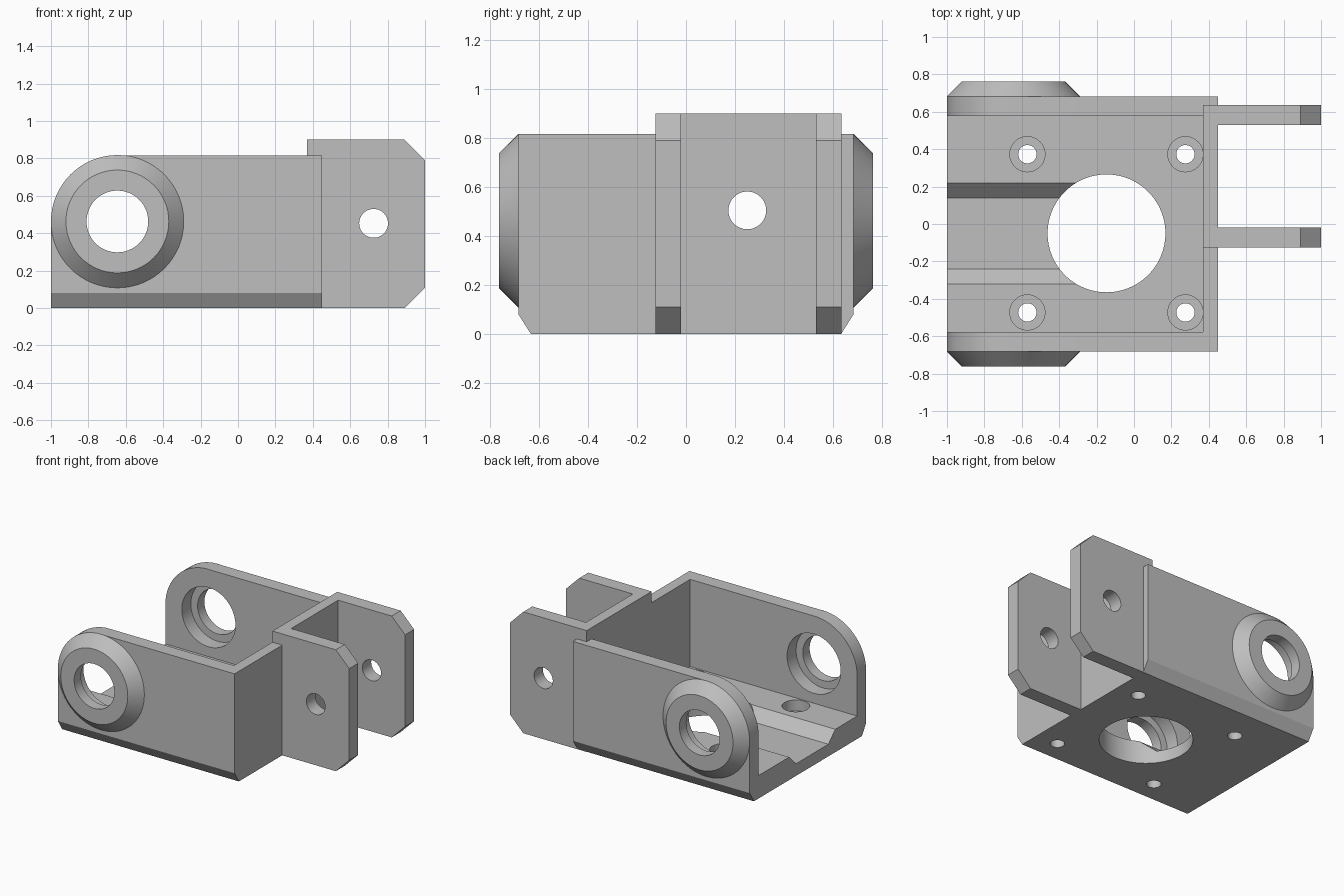
import bpy
import bmesh
from math import cos, sin, pi, radians

cube = bpy.data.objects.get("Cube")
if cube:
    bpy.data.objects.remove(cube, do_unlink=True)

grey = bpy.data.materials.new("plain grey")
grey.use_nodes = True
colour = (0.52, 0.52, 0.52, 1)
grey.diffuse_color = colour
grey.node_tree.nodes["Principled BSDF"].inputs["Base Color"].default_value = colour


def prism(name, axis, start, end, profile, end_profile=None):
    """Solid between two matching outlines lying across the given axis."""
    def place(p, d):
        return {"x": (d, p[0], p[1]), "y": (p[0], d, p[1]), "z": (p[0], p[1], d)}[axis]
    bm = bmesh.new()
    low = [bm.verts.new(place(p, start)) for p in profile]
    high = [bm.verts.new(place(p, end)) for p in (end_profile or profile)]
    bm.faces.new(low)
    bm.faces.new(high)
    for i in range(len(low)):
        j = (i + 1) % len(low)
        bm.faces.new((low[i], low[j], high[j], high[i]))
    bmesh.ops.recalc_face_normals(bm, faces=bm.faces)
    mesh = bpy.data.meshes.new(name)
    bm.to_mesh(mesh)
    bm.free()
    mesh.materials.append(grey)
    ob = bpy.data.objects.new(name, mesh)
    bpy.context.collection.objects.link(ob)
    return ob


def circle(u, v, r, n=64):
    return [(u + r * cos(2 * pi * i / n), v + r * sin(2 * pi * i / n)) for i in range(n)]


def rect(u0, u1, v0, v1):
    return [(u0, v0), (u1, v0), (u1, v1), (u0, v1)]


def select(ob):
    bpy.ops.object.select_all(action="DESELECT")
    ob.select_set(True)
    bpy.context.view_layer.objects.active = ob


def cut(ob, *cutters):
    """Subtract each cutter, then discard it."""
    for cutter in cutters:
        cutter.hide_render = True
        select(ob)
        mod = ob.modifiers.new("cut", "BOOLEAN")
        mod.operation = "DIFFERENCE"
        mod.solver = "EXACT"
        mod.object = cutter
        bpy.ops.object.modifier_apply(modifier=mod.name)
        bpy.data.objects.remove(cutter, do_unlink=True)


# Main dimensions
back, front_end, wall_x = -1.0, 0.45, 0.37
outer, inner, top, floor = 0.683, 0.577, 0.817, 0.17
px, pz, pr = -0.645, 0.463, 0.355      # pivot boss centre and radius
mid = -0.05                            # centre line of groove and floor holes

# Channel body: floor and two side walls with chamfered lower edges
half = [(0.632, 0), (outer, 0.08), (outer, top), (inner, top), (inner, floor)]
body = prism("channel_body", "x", back, front_end,
             half + [(-y, z) for y, z in reversed(half)])

# Rounded upper corner of both side walls
arc = [(px + pr * cos(a), pz + pr * sin(a))
       for a in (radians(90 + 90 * i / 16) for i in range(17))]
cut(body, prism("corner_cutter", "y", -1, 1,
                [(px, 1)] + arc + [(-1.2, pz), (-1.2, 1)]))

# Floor groove with sloping sides, ending in the large floor hole
cut(body, prism("groove_cutter", "x", -1.2, -0.15,
                [(mid - 0.19, 0.09), (mid + 0.19, 0.09), (mid + 0.27, floor),
                 (mid + 0.27, 0.3), (mid - 0.27, 0.3), (mid - 0.27, floor)]))
cut(body, prism("floor_hole", "z", -0.2, 0.4, circle(-0.147, mid, 0.315, 96)))

# Four counterbored screw holes
for x in (-0.57, 0.275):
    for y in (mid - 0.423, mid + 0.423):
        cut(body, prism("screw_hole", "z", -0.2, 0.4, circle(x, y, 0.049, 32)),
            prism("screw_recess", "z", 0.09, 0.3, circle(x, y, 0.094, 48)))

# Wide bearing pockets through both side walls
cut(body, prism("bearing_pocket", "y", -1, 1, circle(px, pz, 0.22)))

# Tapered pivot bosses with narrower holes
bosses = []
for side, label in ((1, "back"), (-1, "front")):
    boss = prism(label + "_pivot_boss", "y", side * outer, side * 0.763,
                 circle(px, pz, pr), circle(px, pz, 0.275))
    cut(boss, prism("pivot_hole", "y", -1, 1, circle(px, pz, 0.165)))
    bosses.append(boss)

# End wall, and the taller plate that carries the lugs
end_wall = prism("end_wall", "x", wall_x, front_end, rect(-inner, inner, floor - 0.02, top))
plate = prism("lug_plate", "x", wall_x, front_end, rect(-0.125, 0.635, 0, 0.9))
for part in (end_wall, plate):
    cut(part, prism("cable_hole", "x", 0, 1, circle(0.25, 0.505, 0.077, 48)))

# Two lugs with clipped corners and a cross hole
lugs = []
for y0, y1, label in ((-0.125, -0.02, "front"), (0.53, 0.635, "back")):
    lug = prism(label + "_lug", "y", y0, y1,
                [(front_end, 0), (0.89, 0), (1, 0.11), (1, 0.79), (0.89, 0.9), (front_end, 0.9)])
    cut(lug, prism("lug_hole", "y", -1, 1, circle(0.725, 0.453, 0.077, 48)))
    lugs.append(lug)

# Smooth round surfaces, keep edges sharp
for ob in [body, end_wall, plate] + bosses + lugs:
    select(ob)
    bpy.ops.object.shade_smooth_by_angle(angle=radians(30))
